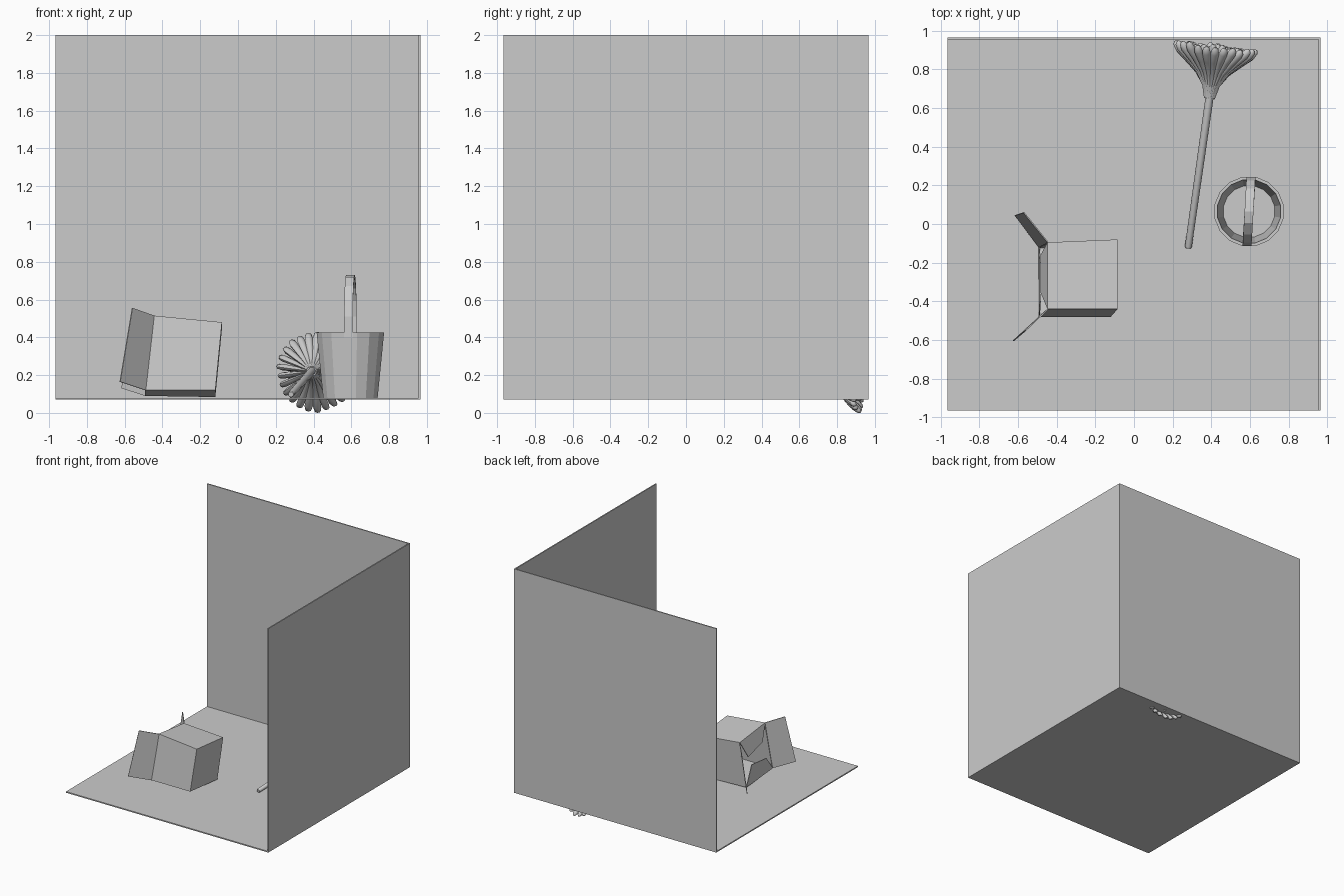
import bpy, bmesh, math, random
from mathutils import Vector

if "Cube" in bpy.data.objects:
    bpy.data.objects.remove(bpy.data.objects["Cube"])

random.seed(4)


def make(name, verts, faces, solid=0.0, offset=0.0, smooth=None):
    me = bpy.data.meshes.new(name)
    me.from_pydata([tuple(v) for v in verts], [], faces)
    bm = bmesh.new()
    bm.from_mesh(me)
    bmesh.ops.recalc_face_normals(bm, faces=bm.faces)
    bm.to_mesh(me)
    bm.free()
    ob = bpy.data.objects.new(name, me)
    bpy.context.collection.objects.link(ob)
    if solid:
        m = ob.modifiers.new("thickness", 'SOLIDIFY')
        m.thickness = solid
        m.offset = offset
    if smooth:
        bpy.ops.object.select_all(action='DESELECT')
        ob.select_set(True)
        bpy.context.view_layer.objects.active = ob
        bpy.ops.object.shade_smooth_by_angle(angle=math.radians(smooth))
    return ob


def block(name, lo, hi):
    bpy.ops.mesh.primitive_cube_add(size=1, location=[(a + b) / 2 for a, b in zip(lo, hi)])
    ob = bpy.context.object
    ob.name = name
    ob.scale = [b - a for a, b in zip(lo, hi)]


def tube(verts, faces, path, radii, n=8, flat=1.0):
    """Append a capped tube along path; flat squashes it sideways."""
    start = len(verts)
    axis = (path[-1] - path[0]).normalized()
    side = axis.cross(Vector((0, 0, 1))).normalized()
    for i, (p, r) in enumerate(zip(path, radii)):
        t = (path[min(i + 1, len(path) - 1)] - path[max(i - 1, 0)]).normalized()
        u = (side - t * side.dot(t)).normalized()
        w = t.cross(u)
        for k in range(n):
            a = 2 * math.pi * k / n
            verts.append(p + u * r * math.cos(a) + w * r * flat * math.sin(a))
    for i in range(len(path) - 1):
        for k in range(n):
            a, b = start + i * n, start + (i + 1) * n
            faces.append((a + k, a + (k + 1) % n, b + (k + 1) % n, b + k))
    faces.append(tuple(range(start, start + n)))
    faces.append(tuple(range(len(verts) - n, len(verts))))


# Room corner: floor and two walls
S = 0.965
block("floor", (-S, -S, 0.07), (S, S, 0.08))
block("back_wall", (-S, S - 0.01, 0.07), (S, S, 2.0))
block("right_wall", (S - 0.01, -S, 0.07), (S, S, 2.0))

# Tilted cardboard box, open on its left side
tfl, tfr = (-.445, -.44, .515), (-.085, -.44, .48)
tbl, tbr = (-.445, -.095, .475), (-.085, -.08, .445)
bfl, bfr = (-.49, -.48, .12), (-.12, -.48, .12)
bbl, bbr = (-.49, -.12, .09), (-.12, -.11, .084)
make("cardboard_box", [tfl, tfr, tbr, tbl, bfl, bfr, bbr, bbl],
     [(0, 1, 2, 3), (4, 5, 6, 7), (0, 1, 5, 4), (3, 2, 6, 7), (1, 2, 6, 5)], 0.006, -1)

# Four flaps around the opening
flaps = {
    "front_flap": (tfl, bfl, (-.625, -.605, .165), (-.56, -.55, .556)),
    "back_flap": (tbl, bbl, (-.615, .045, .13), (-.57, .06, .48)),
    "top_flap": (tbl, tfl, (-.48, -.355, .39), (-.48, -.16, .335)),
    "bottom_flap": (bbl, bfl, (-.485, -.40, .235), (-.485, -.20, .255)),
}
for name, pts in flaps.items():
    make(name, pts, [(0, 1, 2, 3)], 0.006)

# Bucket: lathed closed profile
cx, cy, N = 0.595, 0.065, 16
profile = [(.147, .08), (.182, .425), (.166, .425), (.135, .095)]
verts = [(cx + r * math.cos(2 * math.pi * (k + .5) / N), cy + r * math.sin(2 * math.pi * (k + .5) / N), z)
         for r, z in profile for k in range(N)]
faces = [(i * N + k, i * N + (k + 1) % N, (i + 1) * N + (k + 1) % N, (i + 1) * N + k)
         for i in range(3) for k in range(N)]
faces += [tuple(range(N)), tuple(range(3 * N, 4 * N))]
make("bucket", verts, faces)

# Bucket handle: flat strap bent into an arch
half = [(-.17, .40), (-.17, .51), (-.152, .595), (-.112, .665), (-.055, .71)]
arch = half + [(0, .722)] + [(-y, z) for y, z in reversed(half)]
verts = [(cx + y * .06 + s * .023, cy + y, z) for y, z in arch for s in (-1, 1)]
faces = [(2 * i, 2 * i + 1, 2 * i + 3, 2 * i + 2) for i in range(len(arch) - 1)]
make("bucket_handle", verts, faces, 0.018)

# Mop stick lying on the floor
neck = Vector((.39, .65, .22))
end = Vector((.28, -.125, .098))
v, f = [], []
d = (neck - end).normalized()
tube(v, f, [end, end + d * .01, neck, neck + d * .05], [.014, .018, .021, .024], 12)
make("mop_stick", v, f, smooth=40)

# Mop strands flaring from the neck in rings
axis = Vector((.12, 1, 0)).normalized()
side = Vector((1, -.12, 0)).normalized()
up = Vector((0, 0, 1))
shape = [(0, .10, .007), (.07, .17, .010), (.14, .37, .014), (.20, .65, .019),
         (.245, .88, .022), (.268, .97, .017), (.278, 1.0, .006)]
v, f = [], []
for radius, count in ((.215, 26), (.15, 18), (.085, 11), (.03, 4)):
    for k in range(count):
        a = 2 * math.pi * (k + .25 * (radius < .2)) / count - math.pi / 2
        out = side * math.cos(a) + up * math.sin(a)
        grow = 1 if k == 0 else random.uniform(.94, 1.0)
        path = [neck + axis * t * grow * (1 + .2 * (.215 - radius)) + out * r * radius * grow
                for t, r, w in shape]
        tube(v, f, path, [w for t, r, w in shape], 8, 0.8)
# Rest the lowest strand exactly on the base plane
low = min(p.z for p in v)
k = .22 / (.22 - low)
for p in v:
    p.z = .22 + (p.z - .22) * k
make("mop_strands", v, f, smooth=50)
